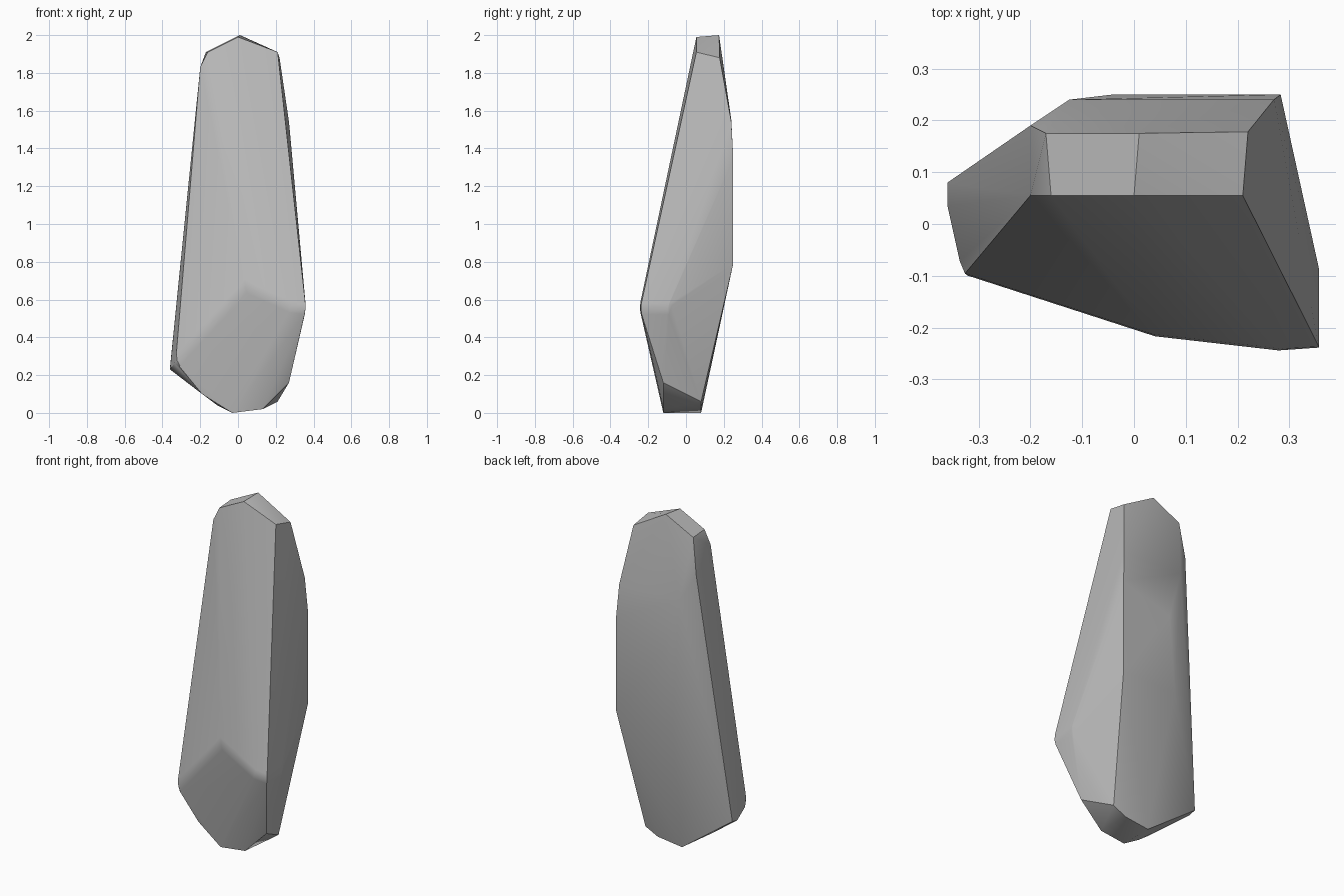
import bpy, bmesh, math

cube = bpy.data.objects.get("Cube")
if cube:
    bpy.data.objects.remove(cube, do_unlink=True)

# Stone colour
stone = bpy.data.materials.new("stone_grey")
stone.use_nodes = True
grey = (0.5, 0.5, 0.5, 1)
stone.diffuse_color = grey
stone.node_tree.nodes["Principled BSDF"].inputs["Base Color"].default_value = grey

# Corner points of the chipped stone, grouped by region
crown = [(-.20, .055, 1.83), (-.16, .055, 1.91), (0, .055, 1.99), (.21, .055, 1.91),
         (-.17, .175, 1.91), (.01, .175, 2.0), (.22, .178, 1.88)]
front_ridge = [(-.33, -.10, .27), (.04, -.22, .67), (.28, -.248, .56), (.36, -.243, .55)]
back_face = [(-.20, .19, 1.70), (-.125, .24, 1.55), (.27, .24, 1.54), (.283, .25, 1.35),
             (-.04, .25, 1.25), (-.08, .245, .79), (.283, .25, .79)]
flanks = [(-.36, .08, .24), (-.36, .035, .23), (.36, -.10, .55)]
foot = [(.27, -.12, .16), (.21, .08, .06), (.13, -.12, .02), (.13, .08, .02),
        (-.03, -.12, 0), (-.03, .08, 0), (-.11, -.09, .04), (-.19, -.10, .10)]

# Wrap the corners in a faceted skin
bm = bmesh.new()
for p in crown + front_ridge + back_face + flanks + foot:
    bm.verts.new(p)
hull = bmesh.ops.convex_hull(bm, input=bm.verts[:])
bmesh.ops.delete(bm, geom=[v for v in bm.verts if not v.link_faces], context='VERTS')
bmesh.ops.dissolve_limit(bm, angle_limit=math.radians(2), verts=bm.verts[:], edges=bm.edges[:])

# Soften the worn ridge across the front
ridge = [e for e in bm.edges
         if all(v.co.y < -.05 and v.co.z > .2 for v in e.verts)
         and math.radians(8) < e.calc_face_angle(0) < math.radians(40)]
bmesh.ops.bevel(bm, geom=ridge, offset=.03, segments=2, profile=.5,
                affect='EDGES', clamp_overlap=True)
bmesh.ops.recalc_face_normals(bm, faces=bm.faces[:])

mesh = bpy.data.meshes.new("tall_stone")
bm.to_mesh(mesh)
bm.free()
mesh.materials.append(stone)
rock = bpy.data.objects.new("tall_stone", mesh)
bpy.context.collection.objects.link(rock)

# Smooth gentle facets, keep hard chips sharp
bpy.context.view_layer.objects.active = rock
rock.select_set(True)
bpy.ops.object.shade_smooth_by_angle(angle=math.radians(35))
weighted = rock.modifiers.new("facet_normals", 'WEIGHTED_NORMAL')
weighted.keep_sharp = True
